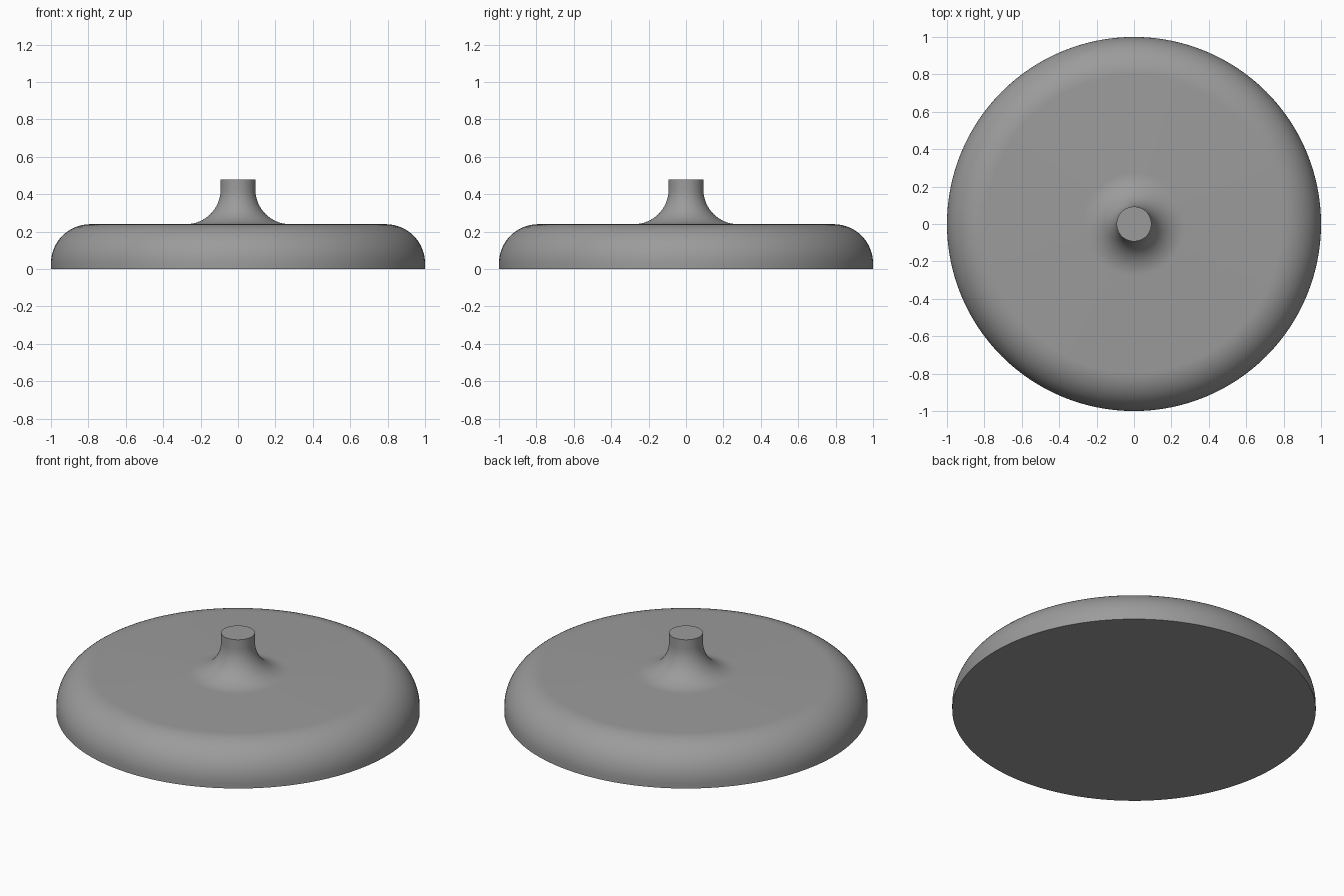
import bpy, bmesh, math
from mathutils import Matrix

if "Cube" in bpy.data.objects:
    bpy.data.objects.remove(bpy.data.objects["Cube"])

RIM_R, PLATE_TOP = 1.0, 0.24      # disc radius and height
ROUND = 0.21                      # rounding of the disc's upper edge
STEM_R, STEM_TOP = 0.093, 0.48    # central stem
FILLET = 0.185                    # concave blend from disc to stem
SEGMENTS = 128

metal = bpy.data.materials.new("grey metal")
metal.diffuse_color = (0.33, 0.33, 0.33, 1)
metal.use_nodes = True
metal.node_tree.nodes["Principled BSDF"].inputs["Base Color"].default_value = metal.diffuse_color


def arc(cx, cz, radius, start, end, steps):
    """Points (r, z) along a circular arc, angles in degrees."""
    angles = [math.radians(start + (end - start) * i / steps) for i in range(steps + 1)]
    return [(cx + radius * math.cos(a), cz + radius * math.sin(a)) for a in angles]


# Half profile: flat base, rounded rim, flat top, fillet, stem, flat cap
profile = [(0, 0), (RIM_R, 0)]
profile += arc(RIM_R - ROUND, PLATE_TOP - ROUND, ROUND, 0, 90, 16)
profile += arc(STEM_R + FILLET, PLATE_TOP + FILLET, FILLET, 270, 180, 16)
profile += [(STEM_R, STEM_TOP), (0, STEM_TOP)]

# Turn the profile around the vertical axis
bm = bmesh.new()
verts = [bm.verts.new((r, 0, z)) for r, z in profile]
edges = [bm.edges.new(pair) for pair in zip(verts, verts[1:])]
bmesh.ops.spin(bm, geom=verts + edges, cent=(0, 0, 0), axis=(0, 0, 1),
               angle=math.tau, steps=SEGMENTS, use_merge=True)
bmesh.ops.remove_doubles(bm, verts=bm.verts, dist=0.0001)
bmesh.ops.recalc_face_normals(bm, faces=bm.faces)

mesh = bpy.data.meshes.new("disc_with_stem")
bm.to_mesh(mesh)
bm.free()
mesh.materials.append(metal)
disc = bpy.data.objects.new("disc_with_stem", mesh)
bpy.context.collection.objects.link(disc)

# Smooth surface with crisp base and cap edges
bpy.context.view_layer.objects.active = disc
disc.select_set(True)
bpy.ops.object.shade_smooth_by_angle(angle=math.radians(30))
